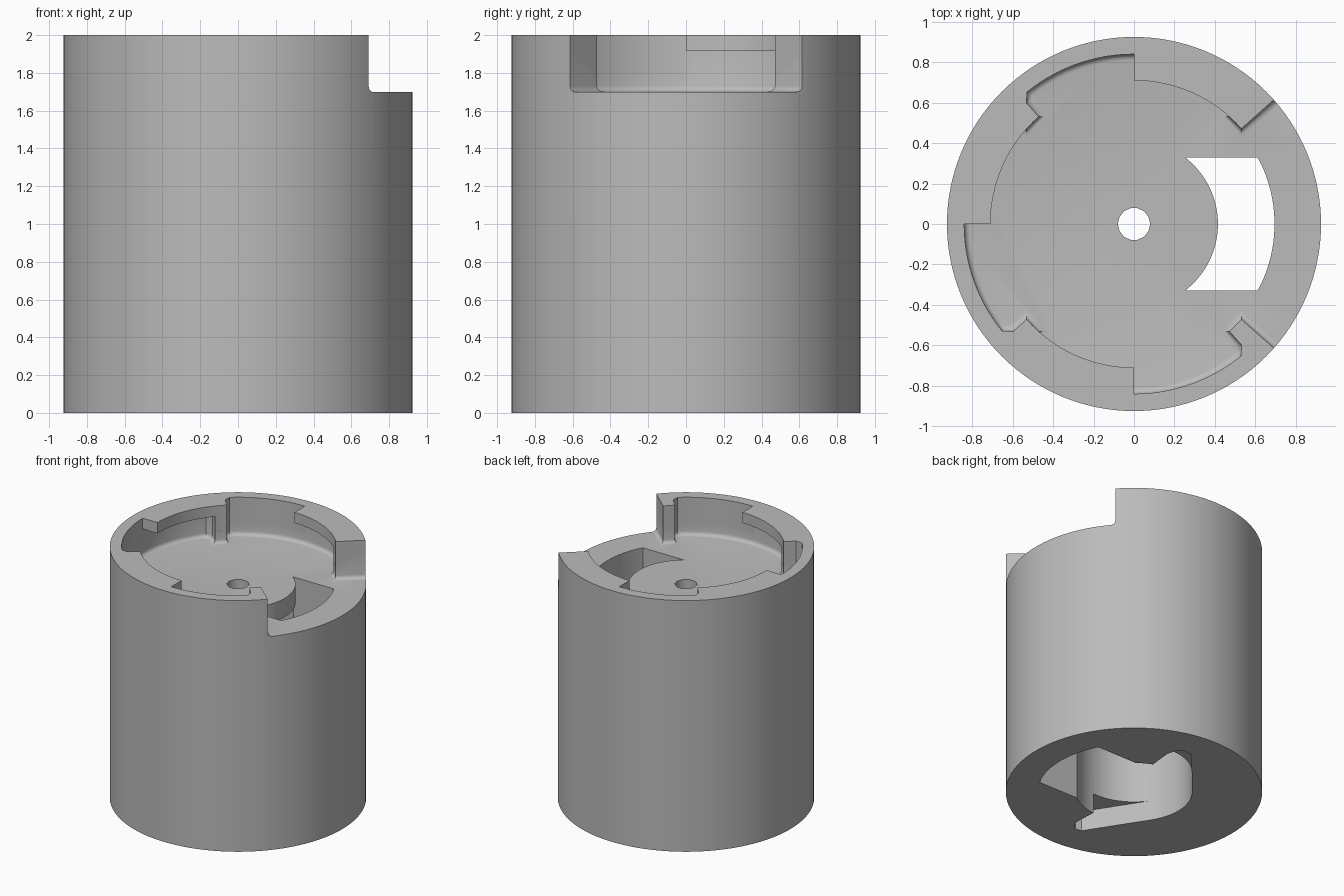
import bpy, bmesh
from math import sin, cos, radians

cube = bpy.data.objects.get("Cube")
if cube:
    bpy.data.objects.remove(cube, do_unlink=True)

grey = bpy.data.materials.new("plain grey")
grey.use_nodes = True
grey.diffuse_color = (0.5, 0.5, 0.5, 1)
grey.node_tree.nodes["Principled BSDF"].inputs["Base Color"].default_value = (0.5, 0.5, 0.5, 1)


def arc(r, start, end, step=3):
    n = max(1, round(abs(end - start) / step))
    angles = [radians(start + (end - start) * i / n) for i in range(n + 1)]
    return [(r * cos(a), r * sin(a)) for a in angles]


def circle(r, n):
    return arc(r, 0, 360, 360 / n)[:-1]


def prism(name, outline, z0, z1, fillet=0):
    """Extrude an outline upward, optionally rounding its bottom rim."""
    bm = bmesh.new()
    base = bm.faces.new([bm.verts.new((x, y, z0)) for x, y in outline])
    top = bmesh.ops.extrude_face_region(bm, geom=[base], use_keep_orig=True)
    moved = [v for v in top["geom"] if isinstance(v, bmesh.types.BMVert)]
    bmesh.ops.translate(bm, vec=(0, 0, z1 - z0), verts=moved)
    bmesh.ops.recalc_face_normals(bm, faces=bm.faces)
    if fillet:
        rim = [e for e in bm.edges if all(abs(v.co.z - z0) < 1e-5 for v in e.verts)]
        bmesh.ops.bevel(bm, geom=rim, offset=fillet, segments=4, profile=0.5,
                        affect='EDGES', clamp_overlap=False)
    mesh = bpy.data.meshes.new(name)
    bm.to_mesh(mesh)
    bm.free()
    obj = bpy.data.objects.new(name, mesh)
    bpy.context.collection.objects.link(obj)
    mesh.materials.append(grey)
    return obj


# Main drum
body = prism("drum_body", circle(0.925, 128), 0, 2)

# Locking pocket outlines: open side, ribs, undercuts and entry slots
INNER, OUTER, OPEN, HALF = 0.71, 0.84, 1.2, 3.4
lower = arc(OPEN, HALF - 45, 45 - HALF)
upper = list(lower)
for rib in (45, 135, 225):
    lower += arc(INNER, rib - HALF, rib + HALF, 7)
    a, b = rib + HALF, rib + 90 - HALF
    lower += arc(OUTER - 0.04, a, a) [:1] + arc(OUTER, a + 2.5, b - 2.5) + arc(OUTER - 0.04, b, b)[:1]
    upper += arc(INNER, rib - HALF, rib + 45)
    upper += arc(OUTER, rib + 45, b - 2.5) + arc(OUTER - 0.04, b, b)[:1]
last_rib = arc(INNER, 315 - HALF, 315 + HALF, 7)
lower += last_rib
upper += last_rib

# Window through the floor, beside the hollow core
window = arc(0.415, 52.5, -52.5) + arc(0.695, -28.35, 28.35)

# Tapered slots in the underside, running off the core
slot_front = [(0.03, -0.40), (0.04, -0.60), (0.02, -0.65), (-0.02, -0.68),
              (-0.07, -0.67), (-0.354, -0.226), (-0.2, 0)]
slot_back = [(0.15, 0.385), (0.17, 0.58), (0.15, 0.65), (0.1, 0.685),
             (0.03, 0.68), (-0.319, 0.273), (-0.2, 0)]

cutters = [
    prism("pocket_cutter", lower, 1.7, 1.915, 0.03),
    prism("entry_cutter", upper, 1.8, 2.1),
    prism("core_cutter", circle(0.42, 96), -0.1, 1.55),
    prism("window_cutter", window, -0.1, 1.8),
    prism("centre_hole_cutter", circle(0.08, 14), 1.4, 1.8),
    prism("front_slot_cutter", slot_front, -0.1, 0.16),
    prism("back_slot_cutter", slot_back, -0.1, 0.16),
]
for cutter in cutters:
    mod = body.modifiers.new(cutter.name, 'BOOLEAN')
    mod.operation = 'DIFFERENCE'
    mod.solver = 'EXACT'
    mod.object = cutter

# Apply the cuts, discard the cutters and smooth the curved walls
bpy.context.view_layer.update()
cut = bpy.data.meshes.new_from_object(body.evaluated_get(bpy.context.evaluated_depsgraph_get()))
body.modifiers.clear()
body.data = cut
for cutter in cutters:
    bpy.data.objects.remove(cutter, do_unlink=True)
bpy.ops.object.select_all(action='DESELECT')
body.select_set(True)
bpy.context.view_layer.objects.active = body
bpy.ops.object.shade_smooth_by_angle(angle=radians(30))
